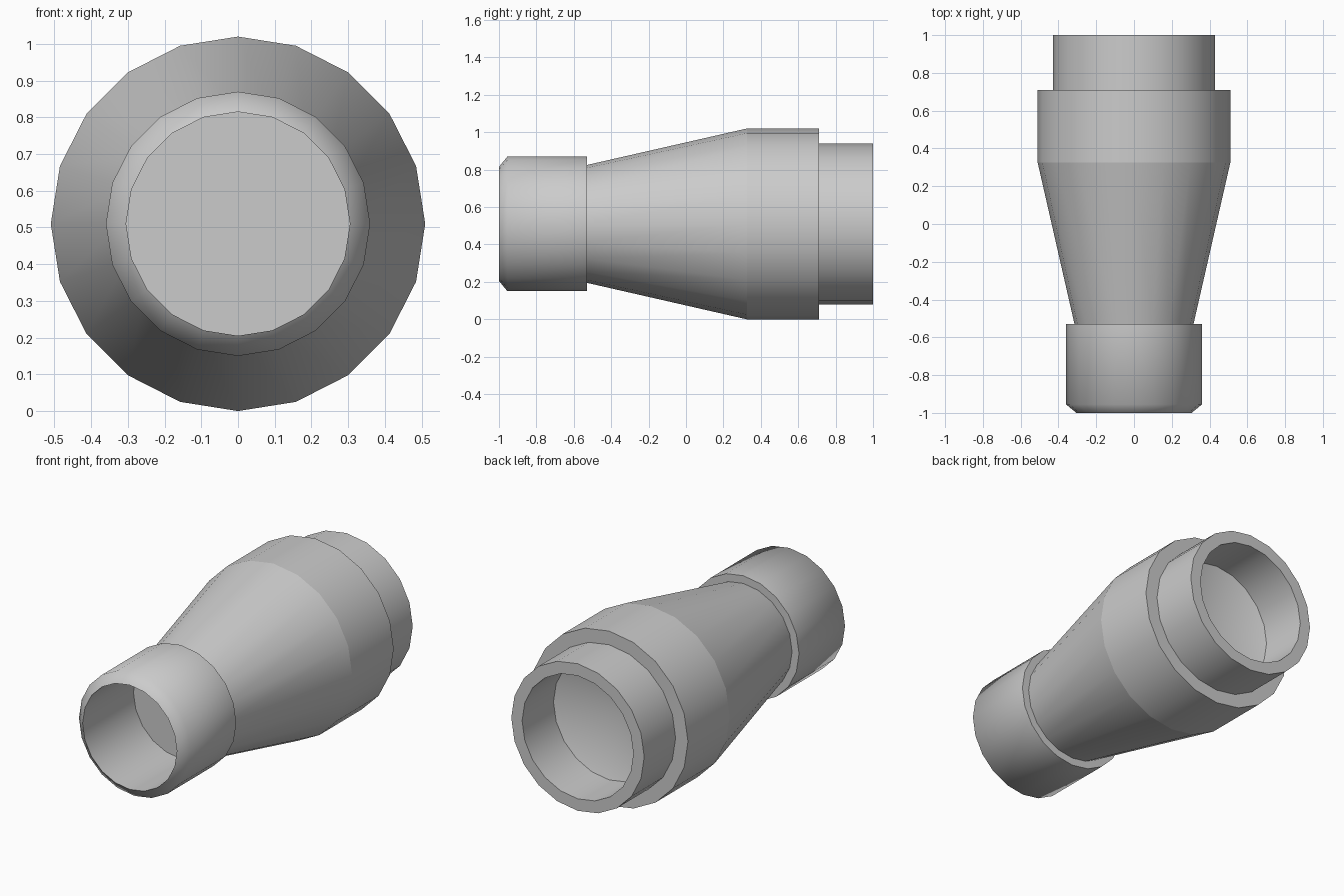
import bpy, bmesh, math

if "Cube" in bpy.data.objects:
    bpy.data.objects.remove(bpy.data.objects["Cube"])

SIDES = 20
AXIS_Z = 0.51


def lathe(name, profile):
    """Revolve (radius, y, sharp) points around the horizontal y axis."""
    bm = bmesh.new()
    rings = []
    for r, y, _ in profile:
        if r == 0:
            rings.append([bm.verts.new((0, y, AXIS_Z))] * SIDES)
        else:
            angles = [2 * math.pi * k / SIDES for k in range(SIDES)]
            rings.append([bm.verts.new((r * math.cos(a), y, AXIS_Z + r * math.sin(a)))
                          for a in angles])
    for lower, upper in zip(rings, rings[1:]):
        for k in range(SIDES):
            n = (k + 1) % SIDES
            quad = [lower[k], upper[k], upper[n], lower[n]]
            face = bm.faces.new(list(dict.fromkeys(quad)))
            face.smooth = True
    for ring, (r, _, sharp) in zip(rings, profile):
        if sharp and r > 0:
            for k in range(SIDES):
                edge = bm.edges.get((ring[k], ring[(k + 1) % SIDES]))
                if edge:
                    edge.smooth = False
    mesh = bpy.data.meshes.new(name)
    bm.to_mesh(mesh)
    bm.free()
    obj = bpy.data.objects.new(name, mesh)
    bpy.context.collection.objects.link(obj)
    return obj


# Front tube: recess floor, bore, knife rim, chamfer, outer wall and rear step
lathe("front_tube", [
    (0, -0.53, False), (0.305, -0.53, True), (0.305, -1.0, True),
    (0.36, -0.955, False), (0.36, -0.53, True), (0.315, -0.53, True)])

# Flared body with a straight band and the step down to the collar
lathe("tapered_body", [
    (0.315, -0.53, True), (0.51, 0.325, True),
    (0.51, 0.71, True), (0.43, 0.71, True)])

# Rear collar: outer wall, flat rim, bore and dished floor
lathe("rear_collar", [
    (0.43, 0.71, True), (0.43, 1.0, True), (0.36, 1.0, True),
    (0.36, 0.71, True), (0, 0.59, False)])
